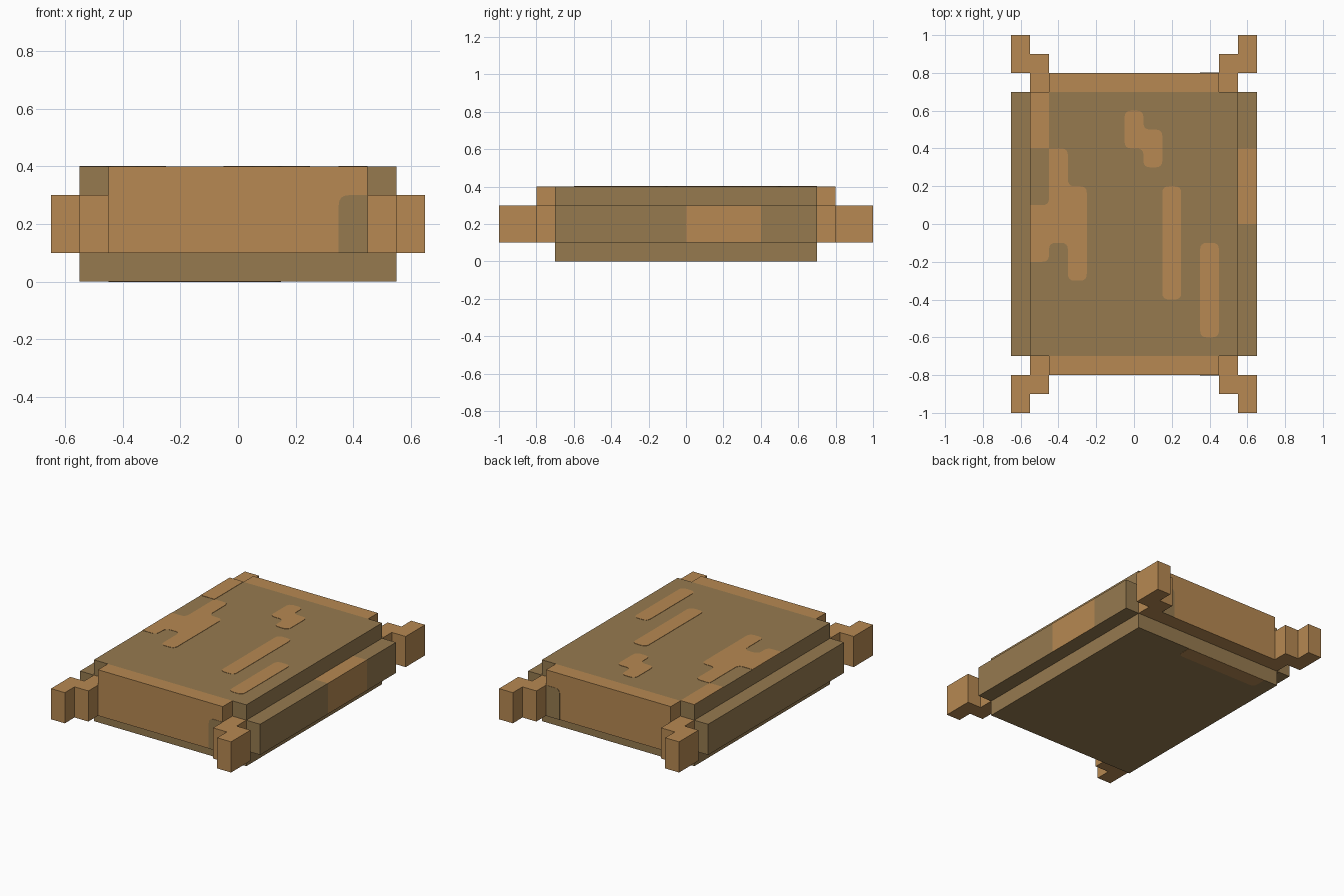
import bpy, bmesh
from mathutils import Vector

if "Cube" in bpy.data.objects:
    bpy.data.objects.remove(bpy.data.objects["Cube"])


def material(name, rgb):
    lin = [((c / 255 + 0.055) / 1.055) ** 2.4 for c in rgb]
    m = bpy.data.materials.new(name)
    m.diffuse_color = (*lin, 1)
    m.use_nodes = True
    m.node_tree.nodes["Principled BSDF"].inputs["Base Color"].default_value = m.diffuse_color
    return m


KHAKI = material("khaki brown", (150, 122, 79))
TAN = material("light tan", (183, 137, 82))


def finish(bm, name, *mats):
    bmesh.ops.recalc_face_normals(bm, faces=bm.faces)
    me = bpy.data.meshes.new(name)
    bm.to_mesh(me)
    bm.free()
    for m in mats:
        me.materials.append(m)
    ob = bpy.data.objects.new(name, me)
    bpy.context.collection.objects.link(ob)
    return ob


def prism(name, outline, lo, hi, mat, place=lambda u, v, w: (u, v, w)):
    """Extrude an outline (u, v) from w = lo to w = hi."""
    bm = bmesh.new()
    a = [bm.verts.new(place(u, v, lo)) for u, v in outline]
    b = [bm.verts.new(place(u, v, hi)) for u, v in outline]
    bm.faces.new(a)
    bm.faces.new(b)
    n = len(a)
    for i in range(n):
        j = (i + 1) % n
        bm.faces.new((a[i], a[j], b[j], b[i]))
    return finish(bm, name, mat)


def rect(x0, x1, y0, y1):
    return [(x0, y0), (x1, y0), (x1, y1), (x0, y1)]


def rounded(outline, sharp=(), r=0.035, steps=4):
    """Round every corner except those listed or lying on the body's rim."""
    out = []
    n = len(outline)
    for i, p in enumerate(outline):
        if p in sharp or abs(p[0]) >= 0.549 or abs(p[1]) >= 0.699:
            out.append(p)
            continue
        c = Vector(p)
        s = c + (Vector(outline[i - 1]) - c).normalized() * r
        e = c + (Vector(outline[(i + 1) % n]) - c).normalized() * r
        for k in range(steps + 1):
            t = k / steps
            q = s * (1 - t) ** 2 + c * 2 * t * (1 - t) + e * t * t
            out.append((q.x, q.y))
    return out


# main slab and raised end panels
prism("body", rect(-0.55, 0.55, -0.7, 0.7), 0, 0.4, KHAKI)
for end, s in (("front", -1), ("back", 1)):
    prism(end + "_panel", rect(-0.45, 0.45, s * 0.7, s * 0.8), 0.1, 0.4, TAN)
    # dark patch on each end panel
    patch = rounded(rect(0.35, 0.45, 0.1, 0.3),
                    sharp=[(0.35, 0.1), (0.45, 0.1), (0.45, 0.3)])
    prism(end + "_patch", patch, 0.798, 0.802, KHAKI,
          lambda u, v, w, s=s: (u, s * w, v))

# side strips; the right one has a tan stretch cut into it
prism("left_strip", rect(-0.65, -0.55, -0.7, 0.7), 0.1, 0.3, KHAKI)
right = prism("right_strip", rect(0.55, 0.65, -0.7, 0.7), 0.1, 0.3, KHAKI)
bm = bmesh.new()
bm.from_mesh(right.data)
for y in (0, 0.4):
    bmesh.ops.bisect_plane(bm, geom=bm.verts[:] + bm.edges[:] + bm.faces[:],
                           plane_co=(0, y, 0), plane_no=(0, 1, 0))
for f in bm.faces:
    y = f.calc_center_median().y
    f.material_index = int(0 < y < 0.4 and f.normal.z > -0.5)
bm.to_mesh(right.data)
bm.free()
right.data.materials.append(TAN)

# stepped feet at the four corners
FOOT = [(0.45, 0.7), (0.55, 0.7), (0.55, 0.8), (0.65, 0.8),
        (0.65, 1), (0.55, 1), (0.55, 0.9), (0.45, 0.9)]
for end, sy in (("front", -1), ("back", 1)):
    for side, sx in (("left", -1), ("right", 1)):
        prism(f"{end}_{side}_foot", [(sx * x, sy * y) for x, y in FOOT],
              0.1, 0.3, TAN)

# painted tan spots on top
SPOTS = [
    rect(-0.55, -0.45, 0.4, 0.7),
    [(-0.45, 0.4), (-0.35, 0.4), (-0.35, 0.2), (-0.25, 0.2), (-0.25, -0.3),
     (-0.35, -0.3), (-0.35, -0.1), (-0.45, -0.1), (-0.45, -0.2),
     (-0.55, -0.2), (-0.55, 0.1), (-0.45, 0.1)],
    [(-0.05, 0.6), (0.05, 0.6), (0.05, 0.5), (0.15, 0.5),
     (0.15, 0.3), (0.05, 0.3), (0.05, 0.4), (-0.05, 0.4)],
    rect(0.15, 0.25, -0.4, 0.2),
    rect(0.35, 0.45, -0.6, -0.1),
]
for i, o in enumerate(SPOTS):
    prism(f"top_spot_{i + 1}", rounded(o, sharp=[(-0.45, 0.4)]),
          0.398, 0.402, TAN)

# tan spot underneath, by the back edge
prism("bottom_spot", rounded(rect(-0.45, 0.15, 0.6, 0.7)), -0.001, 0.002, TAN)
